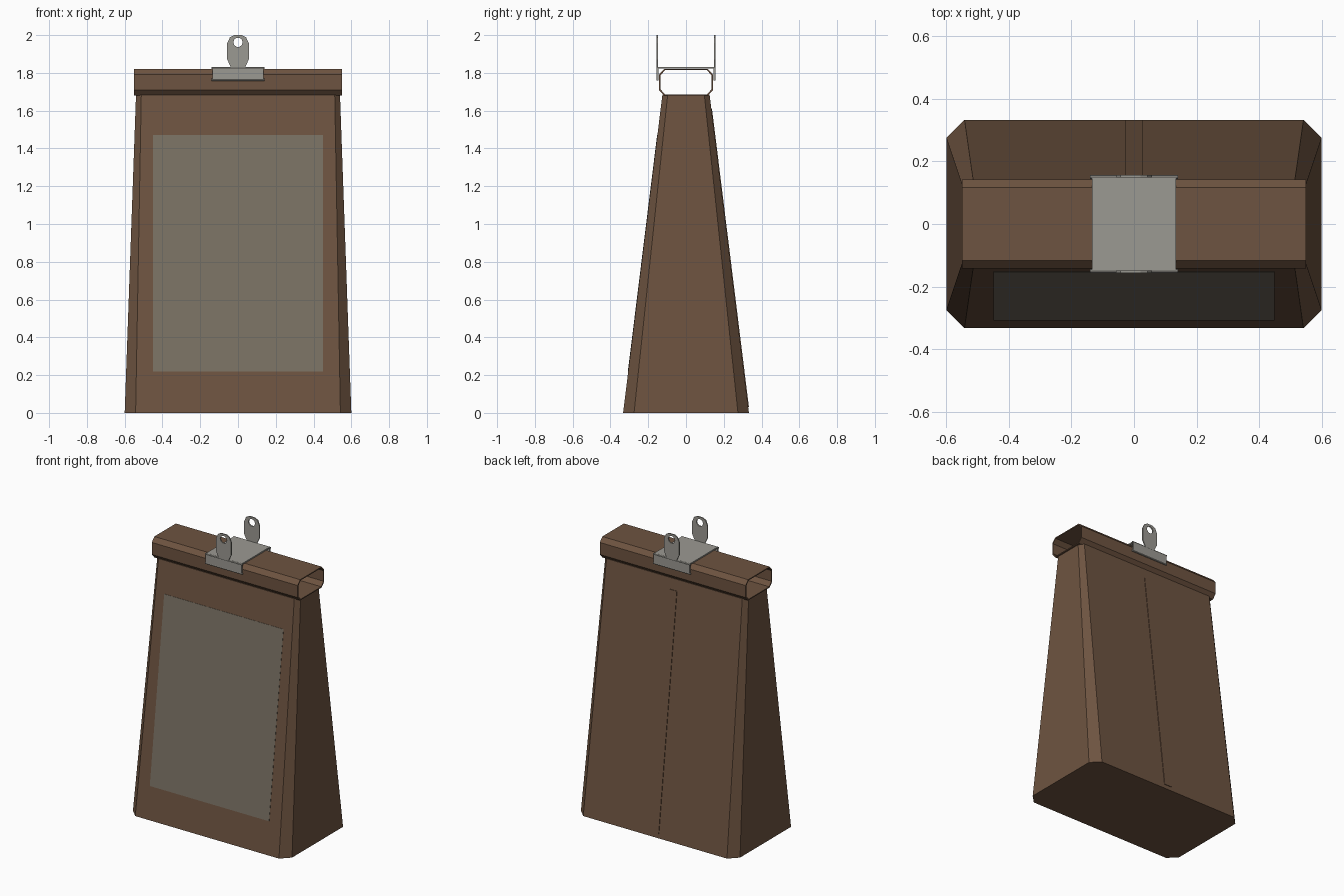
import bpy, bmesh, math

if "Cube" in bpy.data.objects:
    bpy.data.objects.remove(bpy.data.objects["Cube"])

def material(name, rgb):
    m = bpy.data.materials.new(name)
    m.diffuse_color = (*rgb, 1)
    m.use_nodes = True
    m.node_tree.nodes["Principled BSDF"].inputs["Base Color"].default_value = m.diffuse_color
    return m

PAPER = material("brown_paper", (0.155, 0.088, 0.052))
LABEL = material("label_grey", (0.19, 0.165, 0.125))
METAL = material("clip_metal", (0.33, 0.32, 0.29))

def finish(bm, name, mat):
    bmesh.ops.recalc_face_normals(bm, faces=bm.faces)
    me = bpy.data.meshes.new(name)
    bm.to_mesh(me)
    bm.free()
    me.materials.append(mat)
    ob = bpy.data.objects.new(name, me)
    bpy.context.collection.objects.link(ob)
    return ob

def loft(name, rings, mat, caps=True, closed=False):
    """Join equal-length point rings with quads; cap the ends or close the loop."""
    bm = bmesh.new()
    vs = [[bm.verts.new(p) for p in r] for r in rings]
    n = len(rings[0])
    pairs = list(zip(vs, vs[1:])) + ([(vs[-1], vs[0])] if closed else [])
    for a, b in pairs:
        for i in range(n):
            j = (i + 1) % n
            bm.faces.new((a[i], a[j], b[j], b[i]))
    if caps and not closed:
        bm.faces.new(vs[0])
        bm.faces.new(vs[-1])
    return finish(bm, name, mat)

def chamfered(hx, hy, cx, cy):
    """Rectangle outline with cut corners."""
    q = [(hx, hy - cy), (hx - cx, hy)]
    half = q + [(-x, y) for x, y in reversed(q)]
    return half + [(-x, -y) for x, y in half]

def back_y(z):
    return 0.333 - (0.333 - 0.125) * z / 1.68

def slope_panel(name, hx, z0, z1, side, lift, mat):
    """Thin panel lying on the sloping front (side -1) or back (side 1)."""
    rings = []
    for off in (-0.002, lift):
        rings.append([(x, side * (back_y(z) + off), z)
                      for x, z in ((-hx, z0), (hx, z0), (hx, z1), (-hx, z1))])
    return loft(name, rings, mat)

# Tapered bag body with chamfered corners
loft("bag_body", [
    [(x, y, 0) for x, y in chamfered(0.6, 0.333, 0.058, 0.058)],
    [(x, y, 1.684) for x, y in chamfered(0.54, 0.125, 0.028, 0.028)]], PAPER)

# Front label and back seam
slope_panel("front_label", 0.45, 0.22, 1.47, -1, 0.002, LABEL)
slope_panel("back_seam", 0.027, 0.03, 1.61, 1, 0.004, PAPER)

# Rolled top: hollow open-ended tube
outer = chamfered(0.143, 0.071, 0.027, 0.03)
inner = chamfered(0.136, 0.064, 0.025, 0.028)
loft("rolled_top", [[(x, y, z + 1.75) for y, z in prof]
     for prof, x in ((outer, -0.55), (outer, 0.55), (inner, 0.55), (inner, -0.55))],
     PAPER, closed=True)

# Clip saddle: thin bent channel over the roll
channel = [(-0.155, 1.762), (-0.155, 1.826), (-0.149, 1.832), (0.149, 1.832),
           (0.155, 1.826), (0.155, 1.762), (0.146, 1.762), (0.146, 1.823),
           (-0.146, 1.823), (-0.146, 1.762)]
loft("clip_saddle", [[(x, y, z) for y, z in channel] for x in (-0.135, 0.135)], METAL)

# Curled hinge rims along the lower and upper edges of the clip, and handles
right = [(0.035, 1.825), (0.057, 1.87), (0.057, 1.957), (0.043, 1.988), (0.02, 2.0)]
tab = right + [(-x, z) for x, z in reversed(right)]
angles = [math.radians(-72 + 36 * i) for i in range(10)]
hole = [(0.025 * math.cos(a), 1.962 + 0.025 * math.sin(a)) for a in angles]
for side, label in ((-1, "front"), (1, "back")):
    for z, part in ((1.764, "lip"), (1.826, "hinge")):
        loft(f"clip_{label}_{part}", [
            [(x, side * 0.1505 + 0.006 * math.cos(a), z + 0.006 * math.sin(a))
             for a in (math.tau * i / 8 for i in range(8))]
            for x in (-0.14, 0.14)], METAL)
    y0, y1 = side * 0.148, side * 0.156
    loft(f"clip_{label}_handle", [[(x, y, z) for x, z in prof]
         for prof, y in ((tab, y0), (tab, y1), (hole, y1), (hole, y0))],
         METAL, closed=True)
